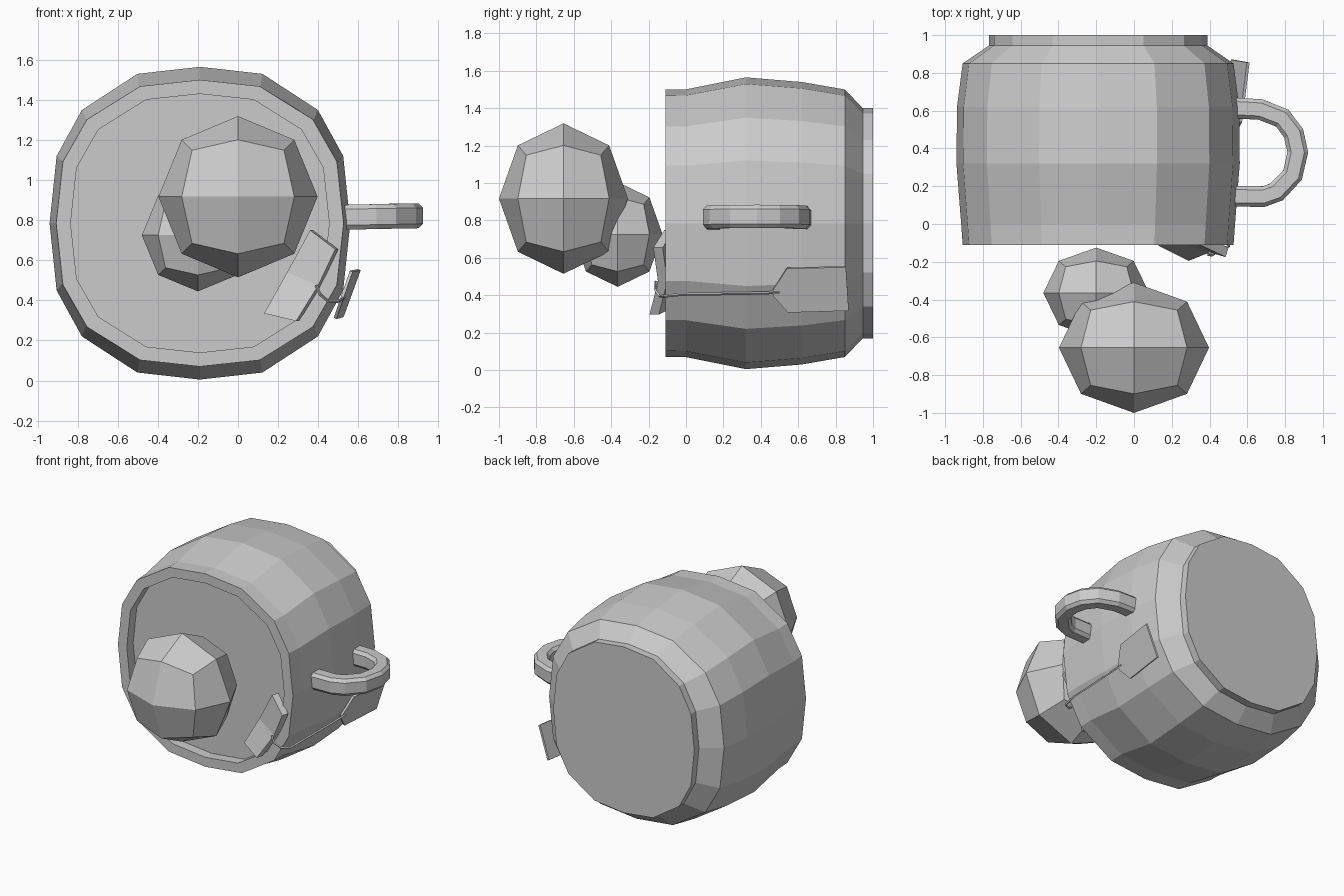
import bpy, bmesh
from mathutils import Vector

if "Cube" in bpy.data.objects:
    bpy.data.objects.remove(bpy.data.objects["Cube"])


def finish(name, bm):
    bmesh.ops.recalc_face_normals(bm, faces=bm.faces)
    me = bpy.data.meshes.new(name)
    bm.to_mesh(me)
    bm.free()
    ob = bpy.data.objects.new(name, me)
    bpy.context.collection.objects.link(ob)
    return ob


def loft(name, rings):
    """Skin closed rings of points and cap both ends."""
    bm = bmesh.new()
    rows = [[bm.verts.new(p) for p in r] for r in rings]
    n = len(rows[0])
    for a, b in zip(rows, rows[1:]):
        for i in range(n):
            j = (i + 1) % n
            bm.faces.new((a[i], a[j], b[j], b[i]))
    bm.faces.new(rows[0])
    bm.faces.new(rows[-1])
    return finish(name, bm)


def sweep(name, path, section):
    """Carry a (sideways, up) section along a path lying roughly flat."""
    pts = [Vector(p) for p in path]
    rings = []
    for i, p in enumerate(pts):
        t = pts[min(i + 1, len(pts) - 1)] - pts[max(i - 1, 0)]
        side = t.cross(Vector((0, 0, 1))).normalized()
        up = side.cross(t).normalized()
        rings.append([p + side * u + up * v for u, v in section])
    return loft(name, rings)


# Sixteen-sided outline from one quarter
CX, CZ = -0.19, 0.785
quarter = [(0, 1), (.416, .955), (.785, .724), (.953, .43), (1, 0)]
half = quarter + [(x, -z) for x, z in quarter[-2::-1]]
outline = half + [(-x, z) for x, z in half[-2:0:-1]]


def mug_ring(y, rx, rz):
    return [(CX + rx * u, y, CZ + rz * v) for u, v in outline]


# Mug lying on its side, mouth to the front: lip, bulged wall, foot
loft("mug_body", [mug_ring(*r) for r in [
    (-.03, .645, .645), (-.11, .645, .645), (-.11, .717, .715),
    (0, .725, .716), (.32, .75, .78), (.62, .747, .755),
    (.85, .717, .715), (.945, .578, .615), (1, .578, .615)]])

# Liquid filling the mouth
loft("liquid", [mug_ring(-.035, .645, .645), mug_ring(-.025, .645, .645)])

# Handle with chamfered section
hx = [(.51, .615), (.67, .606), (.785, .56), (.845, .48), (.867, .38),
      (.84, .26), (.755, .17), (.685, .145), (.51, .148)]
chamfer = [(.055, .04), (.035, .062), (-.035, .062), (-.055, .04),
           (-.055, -.04), (-.035, -.062), (.035, -.062), (.055, -.04)]
sweep("handle", [(x, y, .815 + .022 * (x - .55)) for x, y in hx], chamfer)


# Balls made from rounded cubes
def ball(name, centre, radii):
    bm = bmesh.new()
    bmesh.ops.create_cube(bm, size=2)
    bmesh.ops.subdivide_edges(bm, edges=bm.edges, cuts=1, use_grid_fill=True)
    for v in bm.verts:
        n = v.co.normalized()
        v.co = Vector(centre) + Vector([n[i] * radii[i] for i in range(3)])
    finish(name, bm)


ball("large_ball", (0, -.655, .917), (.397, .345, .402))
ball("small_ball", (-.2, -.365, .725), (.28, .24, .28))

# Tea bag leaning out of the liquid, pinched at its middle
rows = [((.36, -.115, .75), (.485, -.175, .655)),
        ((.245, -.10, .54), (.40, -.15, .475)),
        ((.13, -.115, .335), (.29, -.195, .297))]
back = Vector((.015, .05, 0))
loft("tea_bag", [[Vector(a), Vector(b), Vector(b) + back, Vector(a) + back]
                 for a, b in rows])

# String over the lip
r = .008
sweep("string", [(.39, -.16, .475), (.41, -.165, .43), (.45, -.14, .395),
                 (.50, -.118, .395), (.515, -.02, .405), (.525, .32, .41),
                 (.53, .5, .415)],
      [(r, 0), (0, r), (-r, 0), (0, -r)])

# Paper tag
tag = [(.525, .465, .43), (.565, .54, .545), (.605, .855, .553),
       (.52, .87, .32), (.485, .545, .31), (.515, .465, .40)]
thick = Vector((.014, 0, -.006))
loft("paper_tag", [[Vector(p) - thick * .5 for p in tag],
                   [Vector(p) + thick * .5 for p in tag]])
